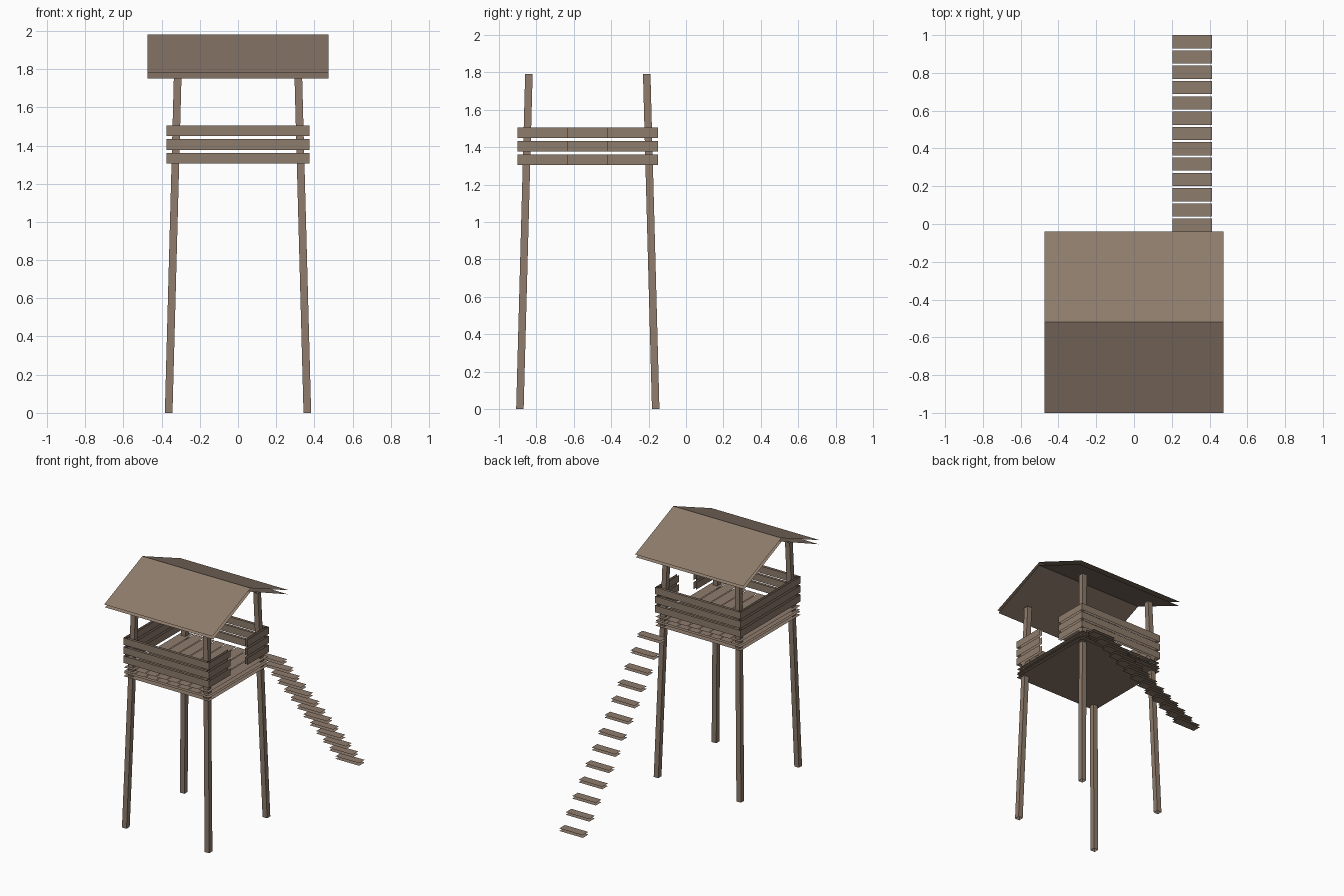
import bpy, bmesh
from mathutils import Vector

if "Cube" in bpy.data.objects:
    bpy.data.objects.remove(bpy.data.objects["Cube"])

wood = bpy.data.materials.new("weathered_wood")
wood.use_nodes = True
WOOD_COLOR = (0.27, 0.2, 0.15, 1)
wood.diffuse_color = WOOD_COLOR
wood.node_tree.nodes["Principled BSDF"].inputs["Base Color"].default_value = WOOD_COLOR

CY = -0.525   # centre of the tower in y
HALF = 0.375  # half width of the platform


def make(name, quads):
    """One object from a list of four-cornered sheets."""
    bm = bmesh.new()
    for quad in quads:
        bm.faces.new([bm.verts.new(p) for p in quad])
    mesh = bpy.data.meshes.new(name)
    bm.to_mesh(mesh)
    bm.free()
    mesh.materials.append(wood)
    obj = bpy.data.objects.new(name, mesh)
    bpy.context.collection.objects.link(obj)


def flat(x0, x1, y0, y1, top, thick):
    """Top and bottom sheets of a lying board."""
    up = [(x0, y0, top), (x1, y0, top), (x1, y1, top), (x0, y1, top)]
    return [up, [(x, y, z - thick) for x, y, z in reversed(up)]]


def upright(a, b, z0, z1, inward):
    """Outer and inner sheets of a standing board from a to b."""
    a, b = Vector((*a, 0)), Vector((*b, 0))
    lo, hi = Vector((0, 0, z0)), Vector((0, 0, z1))
    outer = [a + lo, b + lo, b + hi, a + hi]
    return [outer, [p + Vector((*inward, 0)) for p in reversed(outer)]]


# Four legs leaning inwards
for sx, side in ((-1, "right"), (1, "left")):
    for sy, end in ((-1, "front"), (1, "back")):
        rings = []
        for offset, z in ((0.363, 0), (0.315, 1.79)):
            rings.append([(sx * offset + 0.02 * i, CY + sy * offset + 0.02 * j, z)
                          for i, j in ((-1, -1), (1, -1), (1, 1), (-1, 1))])
        low, high = rings
        make(f"{end}_{side}_leg",
             [[low[k], low[(k + 1) % 4], high[(k + 1) % 4], high[k]] for k in range(4)])

# Floor boards over a lower frame
boards = 8
pitch = 2 * HALF / boards
for i in range(boards):
    x = -HALF + i * pitch
    make(f"floor_board_{i + 1}",
         flat(x + 0.003, x + pitch - 0.003, CY - HALF, CY + HALF, 1.27, 0.03))
make("floor_underside", flat(-HALF, HALF, CY - HALF, CY + HALF, 1.225, 0.025))

# Railings, with an entrance on the left side
T = 0.02
F, B = CY - HALF, CY + HALF
for i in range(3):
    z0 = 1.305 + 0.072 * i
    z1 = z0 + 0.056
    n = i + 1
    make(f"front_rail_{n}", upright((-HALF, F), (HALF, F), z0, z1, (0, T)))
    make(f"back_rail_{n}", upright((HALF, B), (-HALF, B), z0, z1, (0, -T)))
    make(f"right_rail_{n}", upright((-HALF, B), (-HALF, F), z0, z1, (T, 0)))
    make(f"left_front_rail_{n}", upright((HALF, F), (HALF, -0.63), z0, z1, (-T, 0)))
    make(f"left_back_rail_{n}", upright((HALF, -0.42), (HALF, B), z0, z1, (-T, 0)))

# Gable roof, each slope a slab with an upper and a lower sheet
RIDGE = -0.52
for s, name in ((-1, "front_roof"), (1, "back_roof")):
    sheets = []
    for drop, reach in ((0, 0.48), (0.028, 0.468)):
        ridge_z, eave_z = 1.98 - drop, 1.78 - drop
        quad = [(-0.475, RIDGE + s * reach, eave_z), (0.475, RIDGE + s * reach, eave_z),
                (0.475, RIDGE, ridge_z), (-0.475, RIDGE, ridge_z)]
        if (s < 0) == (drop > 0):
            quad.reverse()
        sheets.append(quad)
    make(name, sheets)

# Open steps running down behind the tower
for i in range(13):
    y = 0.93 - 0.081 * i
    make(f"step_{i + 1}", flat(0.205, 0.412, y, y + 0.07, 0.02 + 0.0975 * i, 0.02))
